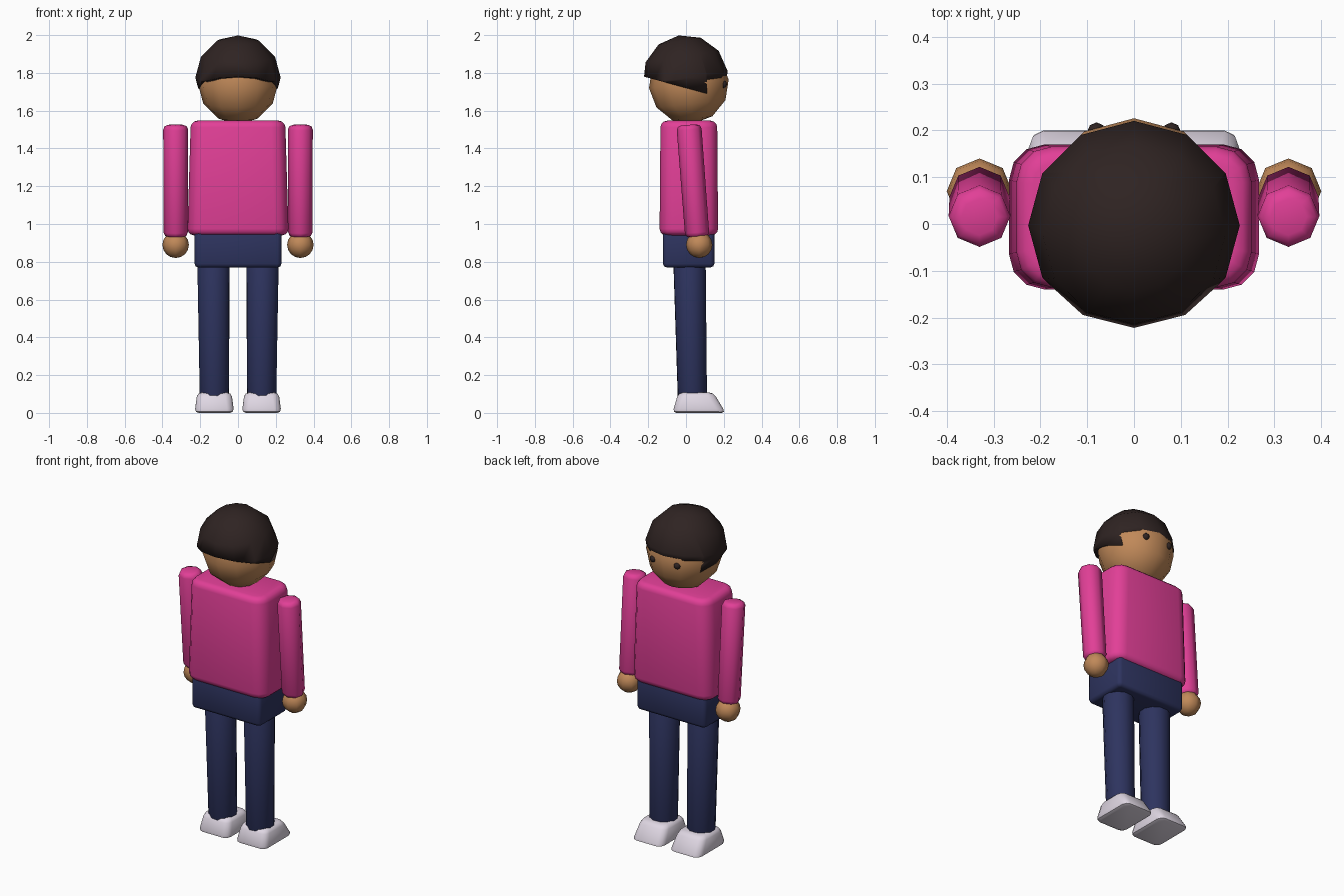
import bpy, bmesh, math
from mathutils import Vector, Matrix

cube = bpy.data.objects.get("Cube")
if cube:
    bpy.data.objects.remove(cube, do_unlink=True)


def material(name, color):
    m = bpy.data.materials.new(name)
    m.use_nodes = True
    m.diffuse_color = (*color, 1)
    m.node_tree.nodes["Principled BSDF"].inputs["Base Color"].default_value = (*color, 1)
    return m


PINK = material("pink shirt", (0.76, 0.05, 0.31))
NAVY = material("navy trousers", (0.027, 0.034, 0.115))
SKIN = material("brown skin", (0.53, 0.25, 0.10))
HAIR = material("dark hair", (0.028, 0.017, 0.016))
WHITE = material("pale shoe", (0.74, 0.68, 0.77))


def finish(bm, name, mat, angle=50):
    bmesh.ops.recalc_face_normals(bm, faces=bm.faces)
    mesh = bpy.data.meshes.new(name)
    bm.to_mesh(mesh)
    bm.free()
    mesh.materials.append(mat)
    mesh.shade_smooth()
    mesh.set_sharp_from_angle(angle=math.radians(angle))
    ob = bpy.data.objects.new(name, mesh)
    bpy.context.collection.objects.link(ob)
    return ob


def bevel(bm, edges, width, segments):
    bmesh.ops.bevel(bm, geom=edges, offset=width, segments=segments,
                    profile=0.5, affect="EDGES")


def block(name, mat, lo, hi, top_lo, top_hi, corner, rim, segments):
    """Box with its own top rectangle, rounded uprights and rounded rims."""
    bm = bmesh.new()
    bmesh.ops.create_cube(bm, size=2)
    for v in bm.verts:
        a, b = (top_lo, top_hi) if v.co.z > 0 else (lo, hi)
        v.co = Vector((b[0] if v.co.x > 0 else a[0],
                       b[1] if v.co.y > 0 else a[1],
                       hi[2] if v.co.z > 0 else lo[2]))
    mid = (lo[2] + hi[2]) / 2
    bevel(bm, [e for e in bm.edges
               if (e.verts[0].co.z - mid) * (e.verts[1].co.z - mid) < 0], corner, segments)
    bevel(bm, [e for e in bm.edges
               if abs(e.verts[0].co.z - e.verts[1].co.z) < 1e-4], rim, segments)
    return finish(bm, name, mat)


def limb(name, mat, bottom, top, r_bottom, r_top, sides, rim):
    """Tapered cylinder between two points with rounded ends."""
    bottom, top = Vector(bottom), Vector(top)
    axis = top - bottom
    bm = bmesh.new()
    bmesh.ops.create_cone(bm, cap_ends=True, segments=sides, radius1=r_bottom,
                          radius2=r_top, depth=axis.length)
    bevel(bm, [e for e in bm.edges
               if abs(e.verts[0].co.z - e.verts[1].co.z) < 1e-4], rim, 2)
    turn = axis.to_track_quat("Z", "Y").to_matrix().to_4x4()
    # Keep a vertex column on the fore-and-aft axis
    bm.transform(Matrix.Translation((bottom + top) / 2) @ turn)
    return finish(bm, name, mat)


def ball(radius, centre, segments, rings, tilt=0):
    bm = bmesh.new()
    bmesh.ops.create_uvsphere(bm, u_segments=segments, v_segments=rings, radius=radius)
    bm.transform(Matrix.Translation(centre) @ Matrix.Rotation(math.radians(tilt), 4, "X"))
    return bm


# Head
finish(ball(0.212, (0, 0.015, 1.742), 12, 6, 6), "head", SKIN)

# Hair cap: tilted lower edge, raised hairline over the face
bm = ball(0.226, (0, -0.003, 1.775), 12, 6, 9)
edge_point, edge_normal = Vector((0, 0, 1.72)), Vector((0, 0.27, 1))
brow_y, brow_z = 0.11, 1.765
for point, normal in ((edge_point, edge_normal),
                      (Vector((0, brow_y, 0)), Vector((0, 1, 0))),
                      (Vector((0, 0, brow_z)), Vector((0, 0, 1)))):
    bmesh.ops.bisect_plane(bm, geom=bm.verts[:] + bm.edges[:] + bm.faces[:],
                           plane_co=point, plane_no=normal)
cut = []
for f in bm.faces:
    c = f.calc_center_median()
    if (c - edge_point).dot(edge_normal) < 0 or (c.y > brow_y and c.z < brow_z):
        cut.append(f)
bmesh.ops.delete(bm, geom=cut, context="FACES")
hair = finish(bm, "hair", HAIR)
thick = hair.modifiers.new("thickness", "SOLIDIFY")
thick.thickness = 0.03
thick.offset = -1

# Torso and hips
block("torso", PINK, (-0.268, -0.14, 0.94), (0.268, 0.17, 1.547),
      (-0.25, -0.135), (0.25, 0.165), 0.075, 0.035, 3)
block("hips", NAVY, (-0.23, -0.122, 0.77), (0.23, 0.15, 0.99),
      (-0.23, -0.122), (0.23, 0.15), 0.022, 0.02, 2)

for side, s in (("left", 1), ("right", -1)):
    # Arms and hands
    limb(side + "_arm", PINK, (s * 0.33, 0.06, 0.93), (s * 0.33, 0.015, 1.525),
         0.064, 0.066, 8, 0.025)
    finish(ball(0.07, (s * 0.33, 0.07, 0.89), 8, 8), side + "_hand", SKIN)
    # Legs
    limb(side + "_leg", NAVY, (s * 0.125, 0.034, 0.07), (s * 0.13, 0.018, 0.83),
         0.079, 0.088, 12, 0.012)
    # Shoes with a sloping toe
    x = s * 0.125
    block(side + "_shoe", WHITE, (x - 0.105, -0.072, 0), (x + 0.105, 0.21, 0.108),
          (x - 0.09, -0.04), (x + 0.09, 0.145), 0.035, 0.022, 2)
    # Small curls at the hairline
    finish(ball(0.02, (s * 0.08, 0.197, 1.74), 8, 6), side + "_curl", HAIR)
